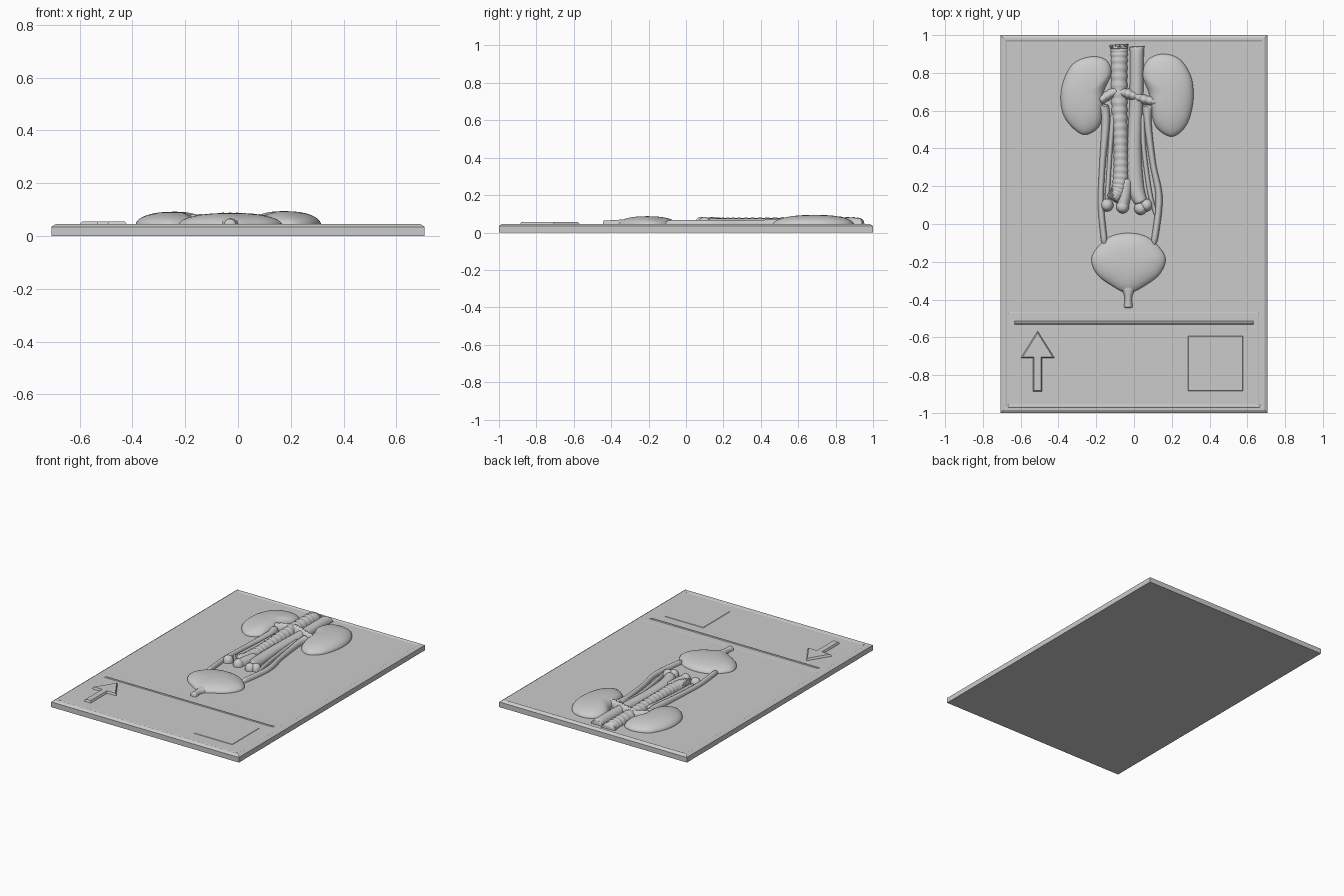
import bpy, bmesh, math
from mathutils import Vector

TOP = 0.041      # height of the plate's face
SINK = 0.006     # how far relief parts are sunk into the plate


def loft(name, loops, smooth=None):
    """Skin a stack of equal-length loops and cap both ends."""
    bm = bmesh.new()
    rings = [[bm.verts.new(p) for p in loop] for loop in loops]
    n = len(rings[0])
    for a, b in zip(rings, rings[1:]):
        for i in range(n):
            bm.faces.new((a[i], a[(i + 1) % n], b[(i + 1) % n], b[i]))
    bm.faces.new(rings[0])
    bm.faces.new(rings[-1])
    bmesh.ops.recalc_face_normals(bm, faces=bm.faces)
    mesh = bpy.data.meshes.new(name)
    bm.to_mesh(mesh)
    bm.free()
    ob = bpy.data.objects.new(name, mesh)
    bpy.context.collection.objects.link(ob)
    if smooth:
        bpy.ops.object.select_all(action='DESELECT')
        ob.select_set(True)
        bpy.context.view_layer.objects.active = ob
        bpy.ops.object.shade_smooth_by_angle(angle=math.radians(smooth))
    return ob


def spline(pts, steps, closed=False):
    """Catmull-Rom curve through points of any dimension."""
    n, out = len(pts), []
    for i in range(n if closed else n - 1):
        q = [pts[k % n] if closed else pts[min(max(k, 0), n - 1)] for k in range(i - 1, i + 3)]
        for s in range(steps):
            t = s / steps
            out.append([0.5 * (2 * b + (c - a) * t + (2 * a - 5 * b + 4 * c - d) * t * t
                               + (3 * b - a - 3 * c + d) * t ** 3) for a, b, c, d in zip(*q)])
    return out if closed else out + [list(pts[-1])]


def rect(x0, x1, y0, y1, inset, z):
    return [(x0 + inset, y0 + inset, z), (x1 - inset, y0 + inset, z),
            (x1 - inset, y1 - inset, z), (x0 + inset, y1 - inset, z)]


def panel(name, x0, x1, y0, y1, top, slope=0.003):
    return loft(name, [rect(x0, x1, y0, y1, 0, TOP - SINK), rect(x0, x1, y0, y1, 0, TOP),
                       rect(x0, x1, y0, y1, slope, top)])


def dome(name, outline, height, power=0.5):
    """Pillow-like organ: outline shrinking towards its middle as it rises."""
    edge = spline(outline, 8, True)
    cx = sum(p[0] for p in edge) / len(edge)
    cy = sum(p[1] for p in edge) / len(edge)
    loops = [[(x, y, TOP - SINK) for x, y in edge]]
    for k in range(15):
        s = math.cos(k / 14 * math.pi / 2 * 0.985)
        z = TOP + height * (1 - s ** 2.4) ** power
        loops.append([(cx + (x - cx) * s, cy + (y - cy) * s, z) for x, y in edge])
    return loft(name, loops, 50)


def vessel(name, path, ripple=0.0, steps=10, arc=12):
    """Half-round tube; path points are (x, y, half width, height)."""
    pts = spline(path, steps)
    loops = []
    for i, (x, y, r, h) in enumerate(pts):
        a, b = pts[max(i - 1, 0)], pts[min(i + 1, len(pts) - 1)]
        d = Vector((b[0] - a[0], b[1] - a[1])).normalized()
        k = 1 + (ripple if i % 4 < 2 else -ripple)
        end = min(i, len(pts) - 1 - i)
        k *= (0.55, 0.85, 1.0)[min(end, 2)]
        loop = []
        for j in range(arc + 1):
            t = math.pi * j / arc
            c, s = math.cos(t) * r * k, math.sin(t) * h * k
            loop.append((x - d.y * c, y + d.x * c, TOP + s))
        loop.append((loop[-1][0], loop[-1][1], TOP - SINK))
        loop.append((loop[0][0], loop[0][1], TOP - SINK))
        loops.append(loop)
    return loft(name, loops, 45)


# Base plate with a low bevelled rim
W = (-0.707, 0.707, -1.0, 1.0)
loft("base_plate", [rect(*W, i, z) for i, z in
                    ((0, 0), (0, 0.035), (0.016, 0.045), (0.026, 0.045), (0.035, TOP))])

# Legend area at the bottom: field, bars, square and arrow
panel("legend_field", -0.665, 0.662, -0.965, -0.468, TOP + 0.001, 0.002)
panel("legend_upper_bar", -0.635, 0.635, -0.532, -0.512, 0.046, 0.006)
panel("legend_lower_bar", -0.67, 0.67, -0.975, -0.955, 0.045, 0.006)
panel("legend_square", 0.285, 0.577, -0.885, -0.593, 0.0445)
arrow = [(-0.51, -0.567), (-0.6, -0.71), (-0.535, -0.71), (-0.535, -0.886),
         (-0.488, -0.886), (-0.488, -0.71), (-0.42, -0.71)]
inner = [(-0.51, -0.577), (-0.59, -0.705), (-0.53, -0.705), (-0.53, -0.881),
         (-0.493, -0.881), (-0.493, -0.705), (-0.43, -0.705)]
loft("direction_arrow", [[(x, y, z) for x, y in o] for o, z in
                         ((arrow, TOP - SINK), (arrow, 0.044), (inner, 0.0555))])

# Kidneys
dome("left_kidney", [(-0.235, 0.885), (-0.33, 0.84), (-0.385, 0.71), (-0.37, 0.57), (-0.275, 0.475),
                     (-0.19, 0.51), (-0.165, 0.6), (-0.16, 0.7), (-0.12, 0.8), (-0.15, 0.87)], 0.051)
dome("right_kidney", [(0.155, 0.9), (0.245, 0.87), (0.305, 0.77), (0.312, 0.64), (0.275, 0.52),
                      (0.2, 0.463), (0.12, 0.51), (0.09, 0.6), (0.08, 0.69), (0.045, 0.79),
                      (0.075, 0.87)], 0.053)

# Bladder and its outlet
dome("bladder", [(-0.03, -0.048), (-0.14, -0.075), (-0.222, -0.17), (-0.2, -0.26), (-0.12, -0.325),
                 (-0.03, -0.365), (0.06, -0.325), (0.14, -0.26), (0.164, -0.17), (0.08, -0.075)], 0.046)
vessel("bladder_outlet", [(-0.03, -0.28, 0.07, 0.03), (-0.03, -0.345, 0.036, 0.028),
                          (-0.03, -0.39, 0.02, 0.025), (-0.03, -0.445, 0.024, 0.024)])

# Ribbed and plain main vessels with their cut lower branches
vessel("ribbed_main_vessel", [(-0.08, 0.95, 0.052, 0.022), (-0.078, 0.9, 0.044, 0.04),
                              (-0.078, 0.65, 0.042, 0.041), (-0.07, 0.4, 0.037, 0.038),
                              (-0.075, 0.2, 0.04, 0.038), (-0.12, 0.13, 0.036, 0.04)], 0.04, 24)
vessel("plain_main_vessel", [(0.015, 0.94, 0.042, 0.025), (0.015, 0.9, 0.037, 0.038),
                             (0.012, 0.65, 0.036, 0.036), (0.002, 0.4, 0.037, 0.033),
                             (0.01, 0.2, 0.042, 0.034), (0.04, 0.11, 0.034, 0.038)])
vessel("middle_branch", [(-0.04, 0.24, 0.034, 0.034), (-0.05, 0.15, 0.034, 0.038),
                         (-0.06, 0.09, 0.03, 0.038)])
for i, (x, y) in enumerate([(-0.143, 0.1), (-0.06, 0.09), (0.035, 0.082), (0.065, 0.1)]):
    dome(f"branch_end_{i + 1}", [(x + 0.034 * math.cos(t * math.pi / 4), y + 0.034 * math.sin(t * math.pi / 4))
                                 for t in range(8)], 0.042)

# Vessels crossing to the kidneys
vessel("left_kidney_vessel", [(-0.08, 0.71, 0.026, 0.036), (-0.13, 0.685, 0.025, 0.04),
                              (-0.185, 0.65, 0.024, 0.04)], 0.05)
vessel("right_kidney_vessel", [(-0.08, 0.7, 0.028, 0.044), (-0.02, 0.685, 0.027, 0.046),
                               (0.05, 0.66, 0.025, 0.042), (0.12, 0.645, 0.024, 0.04)], 0.05)

# Long ducts from kidneys to bladder, with thinner companions
vessel("left_duct", [(-0.165, 0.63, 0.03, 0.036), (-0.15, 0.54, 0.023, 0.031), (-0.168, 0.3, 0.016, 0.025),
                     (-0.175, 0.1, 0.016, 0.024), (-0.155, -0.11, 0.017, 0.026)])
vessel("right_duct", [(0.075, 0.63, 0.03, 0.036), (0.072, 0.54, 0.021, 0.031), (0.1, 0.32, 0.016, 0.025),
                      (0.133, 0.13, 0.018, 0.026), (0.105, -0.11, 0.017, 0.026)])
vessel("left_thin_vessel", [(-0.11, 0.58, 0.016, 0.024), (-0.125, 0.4, 0.012, 0.018),
                            (-0.143, 0.12, 0.012, 0.018)])
vessel("right_thin_vessel", [(0.045, 0.58, 0.014, 0.024), (0.052, 0.4, 0.012, 0.019),
                             (0.085, 0.16, 0.012, 0.02), (0.12, 0.04, 0.01, 0.014)])
